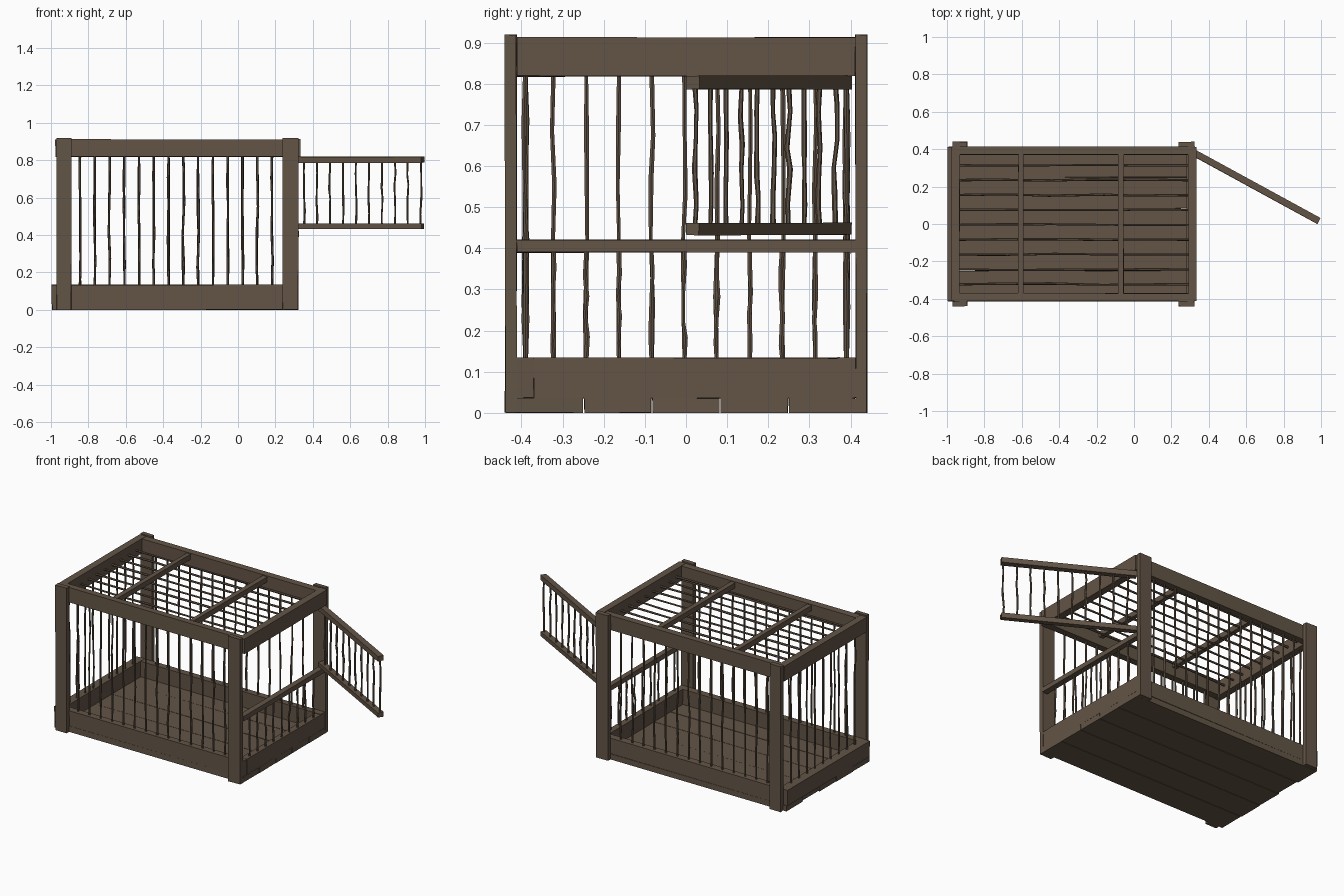
import bpy, bmesh, math, random
from mathutils import Vector, Matrix

if "Cube" in bpy.data.objects:
    bpy.data.objects.remove(bpy.data.objects["Cube"])

random.seed(4)
wood = bpy.data.materials.new("dark_brown_wood")
wood.diffuse_color = (0.125, 0.090, 0.062, 1)
wood.use_nodes = True
wood.node_tree.nodes["Principled BSDF"].inputs["Base Color"].default_value = wood.diffuse_color


def finish(name, bm):
    bmesh.ops.recalc_face_normals(bm, faces=bm.faces)
    me = bpy.data.meshes.new(name)
    bm.to_mesh(me)
    bm.free()
    me.materials.append(wood)
    ob = bpy.data.objects.new(name, me)
    bpy.context.collection.objects.link(ob)
    return ob


def board(name, x, y, z, rough=0.0015):
    """Slightly uneven plank given its (min, max) ranges."""
    bm = bmesh.new()
    bmesh.ops.create_cube(bm, size=1)
    for v in bm.verts:
        v.co = Vector([(r[0] + r[1]) / 2 + c * (r[1] - r[0]) + random.uniform(-rough, rough)
                       for c, r in zip(v.co, (x, y, z))])
        v.co.z = max(v.co.z, 0)
    return finish(name, bm)


def bars(name, pairs, radius=0.006, wobble=0.004, rings=6, sides=6):
    """Crooked wooden sticks, one from a to b for each pair."""
    bm = bmesh.new()
    for a, b in pairs:
        a, b = Vector(a), Vector(b)
        turn = (b - a).to_track_quat('Z', 'Y')
        last = None
        for i in range(rings):
            mid = 0 < i < rings - 1
            w = wobble if mid else 0
            off = Vector((random.uniform(-w, w), random.uniform(-w, w), 0))
            r = radius * random.uniform(0.8, 1.2)
            t = i / (rings - 1) + (random.uniform(-0.05, 0.05) if mid else 0)
            ring = [bm.verts.new(a.lerp(b, t) + turn @ (off + Vector(
                (r * math.cos(k * math.tau / sides), r * math.sin(k * math.tau / sides), 0))))
                for k in range(sides)]
            if last:
                for k in range(sides):
                    n = (k + 1) % sides
                    bm.faces.new((last[k], last[n], ring[n], ring[k]))
            else:
                bm.faces.new(ring[::-1])
            last = ring
        bm.faces.new(last)
    return finish(name, bm)


# floor planks
for i in range(5):
    y0 = -0.415 + i * 0.166
    board(f"floor_plank_{i + 1}", (-0.985 + random.uniform(-0.012, 0.008), 0.322),
          (y0 + 0.0015, y0 + 0.1645), (0, 0.036), 0.001)

# corner posts
for side, s in (("front", -1), ("back", 1)):
    y = sorted((s * 0.412, s * 0.44))
    board(f"{side}_left_post", (-0.97, -0.892), y, (0, 0.918))
    board(f"{side}_right_post", (0.238, 0.323), y, (0, 0.918))

# long bottom and top rails
for side, s in (("front", -1), ("back", 1)):
    y = sorted((s * 0.37, s * 0.413))
    board(f"{side}_bottom_rail", (-0.955, 0.32), y, (0.037, 0.134))
    board(f"{side}_top_rail", (-0.932, 0.29), y, (0.818, 0.911))

# end rails
board("left_bottom_rail", (-0.998, -0.94), (-0.41, 0.41), (0.035, 0.134))
board("left_top_rail", (-0.977, -0.932), (-0.412, 0.412), (0.818, 0.912))
board("right_bottom_rail", (0.28, 0.322), (-0.37, 0.41), (0.037, 0.134))
board("right_top_rail", (0.29, 0.334), (-0.412, 0.412), (0.818, 0.912))
board("right_middle_rail", (0.29, 0.325), (-0.412, 0.412), (0.39, 0.42))

# roof crossbars
for i, x in enumerate((-0.605, -0.07)):
    board(f"roof_crossbar_{i + 1}", (x - 0.015, x + 0.015), (-0.372, 0.372), (0.872, 0.905))

# wall and roof bars
xs = [-0.845 + i * 0.079 for i in range(14)]
ys = [-0.322 + i * 0.0795 for i in range(9)]
bars("front_bars", [((x, -0.39, 0.12), (x, -0.39, 0.83)) for x in xs])
bars("back_bars", [((x, 0.39, 0.12), (x, 0.39, 0.83)) for x in xs])
bars("left_bars", [((-0.955, y, 0.12), (-0.955, y, 0.83)) for y in ys])
bars("right_bars", [((0.307, y, 0.12), (0.307, y, 0.40)) for y in ys])
bars("roof_bars", [((-0.945, y, 0.86), (0.30, y, 0.86)) for y in ys])

# open door, built along x and swung about its hinge
L = 0.775
door = [board("door_top_rail", (0, L), (-0.0175, 0.0175), (0.787, 0.818)),
        board("door_bottom_rail", (0, L), (-0.0175, 0.0175), (0.432, 0.462)),
        bars("door_bars", [((L - 0.012 - i * 0.079, 0, 0.45), (L - 0.012 - i * 0.079, 0, 0.80))
                           for i in range(10)])]
swing = Matrix.Translation((0.308, 0.388, 0)) @ Matrix.Rotation(math.radians(-28.7), 4, 'Z')
for ob in door:
    ob.data.transform(swing)
